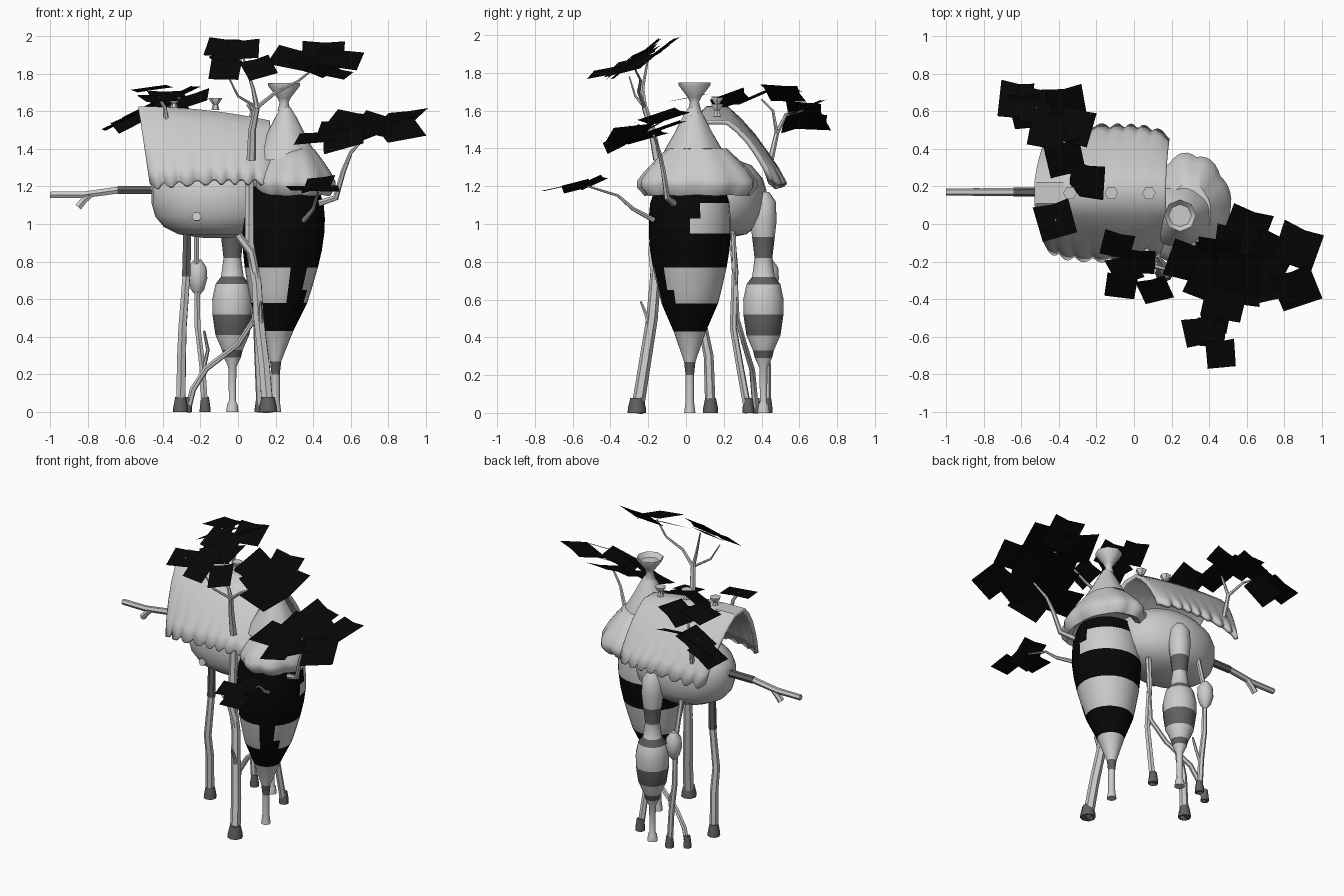
import bpy, bmesh, math, random
from mathutils import Vector, Euler
random.seed(4)


def material(name, v):
    m = bpy.data.materials.new(name)
    m.diffuse_color = (v, v, v, 1)
    return m


BLACK, DARK, PLAIN = material("black", .002), material("dark_grey", .12), material("plain", .8)


def finish(name, bm, mats=(), smooth=45):
    bmesh.ops.recalc_face_normals(bm, faces=bm.faces)
    me = bpy.data.meshes.new(name)
    bm.to_mesh(me)
    bm.free()
    for m in mats:
        me.materials.append(m)
    ob = bpy.data.objects.new(name, me)
    bpy.context.collection.objects.link(ob)
    bpy.ops.object.select_all(action='DESELECT')
    ob.select_set(True)
    bpy.context.view_layer.objects.active = ob
    if smooth:
        bpy.ops.object.shade_smooth_by_angle(angle=math.radians(smooth))
    return ob


def lathe(name, profile, cx, cy, n=16, sy=1, lean=0, wave=0, lobes=9, paint=None, mats=()):
    """Revolve (radius, z) points; lean shifts x with height, wave adds scallops."""
    bm = bmesh.new()
    rings = []
    for r, z in profile:
        ring = []
        for i in range(n):
            a = 2 * math.pi * i / n
            k = wave * abs(math.sin(a * lobes / 2)) * (r / .3) ** 2
            x = cx + lean * min(max((z - .3) / .7, 0), 1)
            ring.append(bm.verts.new((x + (r + k) * math.cos(a), cy + sy * (r + k) * math.sin(a), z - k * .5)))
        rings.append(ring)
    for a, b in zip(rings, rings[1:]):
        for i in range(n):
            bm.faces.new((a[i], a[(i + 1) % n], b[(i + 1) % n], b[i]))
    bm.faces.new(rings[0])
    bm.faces.new(rings[-1])
    if paint:
        for f in bm.faces:
            f.material_index = paint(f.calc_center_median())
    return finish(name, bm, mats)


def tube(name, pts, r0, r1, mat=None):
    """Tapered branch along a few points."""
    cu = bpy.data.curves.new(name, 'CURVE')
    cu.dimensions = '3D'
    cu.bevel_depth, cu.bevel_resolution, cu.use_fill_caps = 1, 1, True
    s = cu.splines.new('POLY')
    s.points.add(len(pts) - 1)
    for i, p in enumerate(pts):
        s.points[i].co = (*p, 1)
        s.points[i].radius = r0 + (r1 - r0) * i / (len(pts) - 1)
    if mat:
        cu.materials.append(mat)
    ob = bpy.data.objects.new(name, cu)
    bpy.context.collection.objects.link(ob)
    bpy.ops.object.select_all(action='DESELECT')
    ob.select_set(True)
    bpy.context.view_layer.objects.active = ob
    bpy.ops.object.convert(target='MESH')
    bpy.ops.object.shade_smooth_by_angle(angle=math.radians(50))


# Main hull under the long roof
lathe("hull", [(.06, .925), (.2, .945), (.28, .985), (.325, 1.04), (.345, 1.11), (.345, 1.18), (.32, 1.24), (.24, 1.31),
               (.1, 1.35)], -.115, .17, 28, sy=.74)
tube("hull_peg", [(-.22, -.02, 1.03), (-.22, -.08, 1.04)], .018, .026)

# Long draped roof: sections from front eave over ridge to back eave
half = [(.055, 0), (.125, .06), (.195, .14), (.26, .235), (.315, .325), (.355, .41)]
section = [(-d, h) for d, h in reversed(half)] + half
bm = bmesh.new()
N = 64
cols = []
for i in range(N + 1):
    t = i / N
    col = []
    for d, h in section:
        e = h / .41
        flute = abs(math.sin(t * math.pi * 8 + .5 * math.sin(t * 9))) * e
        x = (-.53 + .06 * e) * (1 - t) + (.17 + .02 * e) * t
        z = 1.625 - .075 * t * t - h + .1 * t * e - flute * .03
        inset = e * (.01 + .06 * abs(2 * t - 1) ** 4)
        col.append(bm.verts.new((x, .165 + d + math.copysign(1, d) * (flute * .025 - inset), z)))
    cols.append(col)
for a, b in zip(cols, cols[1:]):
    for j in range(len(section) - 1):
        bm.faces.new((a[j], b[j], b[j + 1], a[j + 1]))
roof = finish("long_roof", bm, smooth=40)
m = roof.modifiers.new("thickness", 'SOLIDIFY')
m.thickness, m.offset = .025, -1

# Ridge funnels
for x, z in ((-.34, 1.61), (-.12, 1.605), (.08, 1.57)):
    lathe("ridge_funnel", [(.022, z), (.014, z + .03), (.036, z + .06), (.036, z + .065)], x, .165, 6)


# Striped tower
def tower_paint(c):
    if .43 < c.z < .58 or .77 < c.z < .95 or c.z > 1.1:
        return 1
    if .95 <= c.z <= 1.1:
        return 1 if c.y < (.08 if c.z > 1.03 else 0) else 0
    if .58 <= c.z <= .77:
        return 1 if c.y < -.06 and .27 < c.x < .36 else 0
    return 2 if .2 < c.z < .27 else 0


lathe("tower", [(.03, 0), (.022, .06), (.022, .2), (.03, .27), (.085, .43), (.15, .58), (.168, .65), (.195, .77),
                (.21, .86), (.217, .95), (.217, 1.03), (.21, 1.11), (.18, 1.2)],
      .2, .02, 24, lean=.045, paint=tower_paint, mats=(PLAIN, BLACK, DARK))

# Two-tier tower roof and its funnel
lathe("tower_lower_roof", [(.11, 1.40), (.15, 1.345), (.19, 1.285), (.215, 1.235), (.215, 1.2), (.19, 1.155), (.165, 1.17),
                           (.13, 1.25)], .295, .06, 54, sy=1.4, wave=.03)
lathe("tower_upper_roof", [(.025, 1.62), (.055, 1.57), (.1, 1.48), (.145, 1.40), (.165, 1.345), (.13, 1.35)],
      .255, .04, 28, wave=.03, lobes=7)
lathe("tower_funnel", [(.035, 1.6), (.024, 1.645), (.035, 1.67), (.085, 1.735), (.085, 1.75), (.06, 1.72)], .245, .045, 8)

# Hanging double bulb with shaded bands, and a little bulb
lathe("double_bulb", [(.033, 0), (.028, .04), (.018, .06), (.022, .24), (.045, .29), (.055, .33), (.09, .41), (.106, .52),
                      (.107, .6), (.09, .68), (.06, .72), (.047, .82), (.06, .93), (.07, 1.02), (.065, 1.12), (.03, 1.17)],
      -.03, .41, 16, mats=(PLAIN, DARK),
      paint=lambda c: int(.29 < c.z < .34 or .41 < c.z < .53 or .69 < c.z < .76 or .87 < c.z < .94))
lathe("small_bulb", [(.01, .62), (.035, .65), (.052, .71), (.048, .77), (.02, .81)], -.215, .44, 12)

# Legs with dark feet
legs = {
    "front_leg": ([(.16, -.26, 0), (.14, -.22, .25), (.11, -.18, .5), (.1, -.165, .68), (.06, -.15, .9), (.06, -.13, 1.25)], .034),
    "left_leg": ([(-.305, .13, 0), (-.3, .12, .3), (-.295, .09, .45), (-.275, .1, .72), (-.27, .1, 1.0)], .028),
    "rear_leg": ([(-.175, .43, 0), (-.19, .43, .25), (-.215, .43, .45), (-.22, .43, .75), (-.22, .36, 1.02)], .02),
    "inner_leg": ([(.12, .33, 0), (.11, .29, .22), (.1, .25, .45), (.09, .26, .75), (.08, .24, 1.0)], .022),
    "crossing_root": ([(-.27, .37, 0), (-.24, .36, .12), (-.17, .35, .23), (0, .31, .36), (.09, .27, .5), (.1, .25, .95)], .018),
}
for name, (pts, r) in legs.items():
    tube(name, pts, r, r * .75)
    lathe(name + "_foot", [(r * 1.45, 0), (r * 1.4, .025), (r * 1.02, .08)], pts[0][0], pts[0][1], 8, mats=(DARK,))
tube("front_leg_stub", [(.1, -.165, .7), (.07, -.18, .85), (.0, -.17, .94)], .022, .022)
tube("front_leg_twig", [(.12, -.19, .45), (.12, -.21, .52), (.12, -.24, .59)], .016, .006)
tube("left_leg_dark", [(-.275, .1, .72), (-.27, .1, .95)], .026, .024, DARK)
tube("rear_leg_twig", [(-.19, .43, .2), (-.16, .41, .33), (-.18, .36, .43)], .012, .007)

# Pole
tube("pole", [(-1, .17, 1.155), (-.82, .17, 1.155), (-.64, .17, 1.18), (-.42, .17, 1.18)], .019, .022)
tube("pole_dark_band", [(-.64, .17, 1.18), (-.46, .17, 1.18)], .024, .025, DARK)
tube("pole_twig", [(-.78, .17, 1.16), (-.82, .17, 1.125), (-.85, .17, 1.09)], .018, .022)

# Tree branches
branches = [
    ([(.07, -.15, 1.34), (.075, -.18, 1.5), (.1, -.22, 1.62)], .025, .016),
    ([(.1, -.22, 1.62), (.08, -.23, 1.72), (.03, -.2, 1.88)], .015, .005),
    ([(.1, -.22, 1.62), (.0, -.27, 1.68), (-.05, -.3, 1.78)], .009, .004),
    ([(.1, -.22, 1.62), (.2, -.25, 1.7), (.32, -.24, 1.76), (.42, -.28, 1.84)], .012, .005),
    ([(.4, -.05, 1.1), (.52, -.1, 1.14), (.56, -.12, 1.28), (.6, -.14, 1.38), (.68, -.17, 1.47)], .02, .007),
    ([(.35, -.17, 1.02), (.4, -.28, 1.08), (.42, -.36, 1.15), (.43, -.52, 1.2)], .014, .005),
    ([(-.36, .44, 1.3), (-.37, .48, 1.48), (-.45, .53, 1.58), (-.52, .62, 1.6)], .017, .005),
    ([(-.37, .48, 1.48), (-.34, .46, 1.6), (-.38, .4, 1.66)], .011, .005),
    ([(-.38, .05, 1.55), (-.39, .04, 1.62), (-.42, .02, 1.67)], .014, .008),
]
for p, a, b in branches:
    tube("branch", p, a, b)

# Leaf cards: name, half size, tilt up along y, tilt up along x, spread, centres
clusters = [
    ("back_leaves", .095, .1, .15, .35, [(-.63, .66, 1.54), (-.52, .63, 1.6), (-.36, .64, 1.62), (-.46, .5, 1.72),
                                         (-.31, .52, 1.69), (-.37, .35, 1.67), (-.25, .23, 1.66), (-.42, .02, 1.67), (-.57, .6, 1.55)]),
    ("upper_leaves", .08, .55, .1, .2, [(-.09, -.11, 1.94), (-.05, -.24, 1.89), (-.07, -.33, 1.82), (.11, -.35, 1.83),
                                        (.03, -.2, 1.93)]),
    ("high_right_leaves", .11, .45, -.1, .25, [(.29, -.2, 1.88), (.4, -.3, 1.84), (.48, -.4, 1.81), (.54, -.25, 1.88),
                                               (.45, -.16, 1.9)]),
    ("right_leaves", .11, .4, .2, .25, [(.42, -.22, 1.46), (.54, -.12, 1.51), (.6, -.02, 1.55), (.7, -.3, 1.48),
                                        (.56, -.33, 1.45), (.87, -.12, 1.57), (.86, -.34, 1.5), (.74, -.15, 1.53)]),
    ("low_leaves", .075, .25, .15, .2, [(.34, -.57, 1.19), (.46, -.69, 1.19), (.43, -.5, 1.22), (.41, -.58, 1.2)]),
]
for name, s, ty, tx, spread, spots in clusters:
    bm = bmesh.new()
    for p in spots:
        rot = Euler((ty + random.uniform(-spread, spread), -tx + random.uniform(-spread, spread), 0)).to_matrix() \
            @ Euler((0, 0, random.uniform(-.4, .4))).to_matrix()
        vs = [bm.verts.new(Vector(p) + rot @ Vector((x * s, y * s, 0)))
              for x, y in ((-1, -1), (1, -1), (1.05, 1), (.1, .9), (-1, 1.05))]
        bm.faces.new(vs)
    finish(name, bm, (BLACK,), smooth=0)
